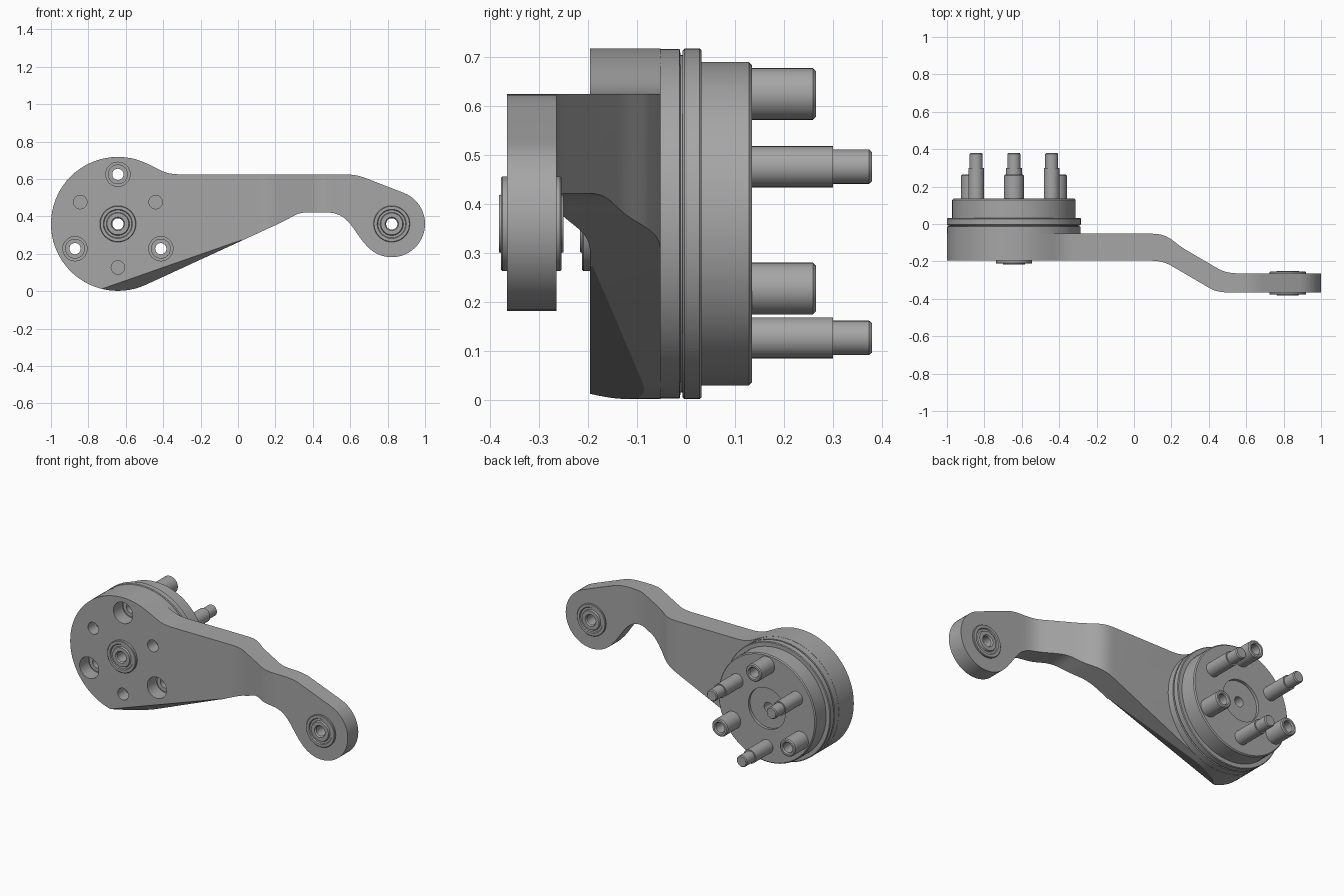
import bpy, bmesh, math
from mathutils import Vector
from mathutils.geometry import interpolate_bezier

if "Cube" in bpy.data.objects:
    bpy.data.objects.remove(bpy.data.objects["Cube"], do_unlink=True)

steel = bpy.data.materials.new("grey_steel")
steel.use_nodes = True
GREY = (0.38, 0.38, 0.38, 1)
steel.diffuse_color = GREY
steel.node_tree.nodes["Principled BSDF"].inputs["Base Color"].default_value = GREY

HUB = (-0.642, 0.36)
EYE = (0.822, 0.36)
HUB_R, EYE_R = 0.358, 0.178


def finish(bm, name):
    bmesh.ops.remove_doubles(bm, verts=bm.verts, dist=1e-5)
    bmesh.ops.recalc_face_normals(bm, faces=bm.faces)
    mesh = bpy.data.meshes.new(name)
    bm.to_mesh(mesh)
    bm.free()
    mesh.materials.append(steel)
    obj = bpy.data.objects.new(name, mesh)
    bpy.context.collection.objects.link(obj)
    return obj


def lathe(name, profile, centre, seg=48):
    """Revolve a closed (radius, y) profile about a y-parallel axis."""
    bm = bmesh.new()
    rings = []
    for i in range(seg):
        a = math.tau * i / seg
        rings.append([bm.verts.new((centre[0] + r * math.cos(a), y, centre[1] + r * math.sin(a)))
                      for r, y in profile])
    n = len(profile)
    for i in range(seg):
        p, q = rings[i], rings[(i + 1) % seg]
        for j in range(n):
            k = (j + 1) % n
            if profile[j][0] or profile[k][0]:
                bm.faces.new((p[j], p[k], q[k], q[j]))
    return finish(bm, name)


def prism(name, low, high):
    """Join two matching loops of points into a solid."""
    bm = bmesh.new()
    a = [bm.verts.new(p) for p in low]
    b = [bm.verts.new(p) for p in high]
    bm.faces.new(a)
    bm.faces.new(b)
    for i in range(len(a)):
        j = (i + 1) % len(a)
        bm.faces.new((a[i], a[j], b[j], b[i]))
    return finish(bm, name)


def boolean(obj, cutter, operation="DIFFERENCE"):
    mod = obj.modifiers.new("cut", "BOOLEAN")
    mod.object, mod.operation, mod.solver = cutter, operation, "EXACT"
    graph = bpy.context.evaluated_depsgraph_get()
    mesh = bpy.data.meshes.new_from_object(obj.evaluated_get(graph))
    obj.modifiers.clear()
    obj.data = mesh
    bpy.data.objects.remove(cutter, do_unlink=True)


def arc(centre, r, start, end, n):
    angles = [math.radians(start + (end - start) * i / n) for i in range(n + 1)]
    return [(centre[0] + r * math.cos(a), centre[1] + r * math.sin(a)) for a in angles]


def curve(p0, h0, h1, p1, n=10):
    pts = interpolate_bezier(*[Vector((*p, 0)) for p in (p0, h0, h1, p1)], n)
    return [(p.x, p.y) for p in pts]


def around(radius, start):
    """Three places evenly spaced about the hub axis."""
    return [(HUB[0] + radius * math.cos(math.radians(a)), HUB[1] + radius * math.sin(math.radians(a)))
            for a in (start, start + 120, start + 240)]


# Arm: side outline crossed with the cranked plan shape
hub_arc = arc(HUB, HUB_R, 66, 295, 44)
eye_arc = arc(EYE, EYE_R, -135, 68, 30)
outline = (hub_arc
           + curve((0.23, 0.367), (0.3, 0.4), (0.31, 0.422), (0.38, 0.422))
           + curve((0.47, 0.422), (0.6, 0.422), (0.61, 0.32), eye_arc[0])[:-1]
           + eye_arc
           + curve((0.69, 0.602), (0.65, 0.618), (0.62, 0.625), (0.55, 0.625))
           + curve((-0.31, 0.625), (-0.4, 0.625), (-0.42, 0.655), hub_arc[0])[:-1])
arm = prism("arm", [(x, -0.6, z) for x, z in outline], [(x, 0.2, z) for x, z in outline])
plan = ([(-1.2, -0.052)]
        + curve((0.1, -0.052), (0.19, -0.052), (0.21, -0.1), (0.28, -0.14))
        + curve((0.4, -0.21), (0.46, -0.245), (0.48, -0.264), (0.57, -0.264))
        + [(1.2, -0.264), (1.2, -0.366)]
        + curve((0.51, -0.366), (0.43, -0.366), (0.41, -0.346), (0.36, -0.317))
        + curve((0.24, -0.247), (0.18, -0.212), (0.16, -0.196), (0.08, -0.196))
        + [(-1.2, -0.196)])
crank = prism("crank", [(x, y, -0.2) for x, y in plan], [(x, y, 1) for x, y in plan])
boolean(arm, crank, "INTERSECT")

# Sloped relief along the lower front edge
def relief(x):
    def height(y):
        return 0.012 + (x + 0.73) * 0.35 - (y + 0.196) * 0.56
    return [(x, -0.3, height(-0.3)), (x, 0, height(0)), (x, 0, -0.5), (x, -0.3, -0.5)]


boolean(arm, prism("relief", relief(-0.95), relief(0.02)))

# Hub: backing disc, groove, flange and stepped drum with a shallow back recess
hub = lathe("hub", [(0.03, -0.052), (0.357, -0.052), (0.357, -0.013), (0.345, -0.011),
                    (0.345, -0.007), (0.354, -0.007), (0.358, -0.003), (0.358, 0.028),
                    (0.354, 0.032), (0.33, 0.032), (0.33, 0.129), (0.324, 0.135),
                    (0.125, 0.135), (0.125, 0.118), (0.03, 0.118)], HUB, 72)

# Bores through the arm and hub
for spot in around(0.265, 90):
    for part in (arm, hub):
        boolean(part, lathe("bore", [(0, -0.5), (0.065, -0.5), (0.065, -0.11), (0.052, -0.11),
                                     (0.052, 0.5), (0, 0.5)], spot, 32))
for spot in around(0.233, 30):
    boolean(arm, lathe("blind_hole", [(0, -0.5), (0.036, -0.5), (0.036, -0.12), (0, -0.12)], spot, 32))
for spot in (HUB, EYE):
    boolean(arm, lathe("bush_hole", [(0, -0.6), (0.09, -0.6), (0.09, 0.3), (0, 0.3)], spot))


# Bushings with a raised inner sleeve and a ring groove
def bush_face(y, out):
    return [(0.03, y + 0.004 * -out), (0.036, y + 0.004 * out), (0.058, y + 0.004 * out),
            (0.062, y - 0.006 * out), (0.074, y - 0.006 * out), (0.078, y),
            (0.094, y), (0.097, y - 0.003 * out)]


lathe("hub_bushing", bush_face(-0.212, -1) + [(0.097, -0.19), (0.09, -0.19), (0.09, -0.05), (0.03, -0.05)], HUB)
lathe("eye_bushing", bush_face(-0.378, -1) + bush_face(-0.254, 1)[::-1], EYE)

# Hollow sleeves and stepped solid pins standing out of the back
for i, spot in enumerate(around(0.265, 90)):
    lathe(f"sleeve_{i + 1}", [(0.03, -0.12), (0.053, -0.12), (0.053, 0.259), (0.047, 0.265),
                              (0.036, 0.265), (0.03, 0.257)], spot, 32)
for i, spot in enumerate(around(0.233, 30)):
    lathe(f"pin_{i + 1}", [(0, 0.1), (0.042, 0.1), (0.042, 0.3), (0.035, 0.3),
                           (0.035, 0.374), (0.03, 0.38), (0, 0.38)], spot, 32)

# Smooth the round surfaces, keep machined edges sharp
bpy.ops.object.select_all(action="DESELECT")
for obj in bpy.context.collection.objects:
    if obj.type == "MESH" and steel.name in obj.data.materials:
        obj.select_set(True)
        bpy.context.view_layer.objects.active = obj
bpy.ops.object.shade_smooth_by_angle(angle=math.radians(25))
